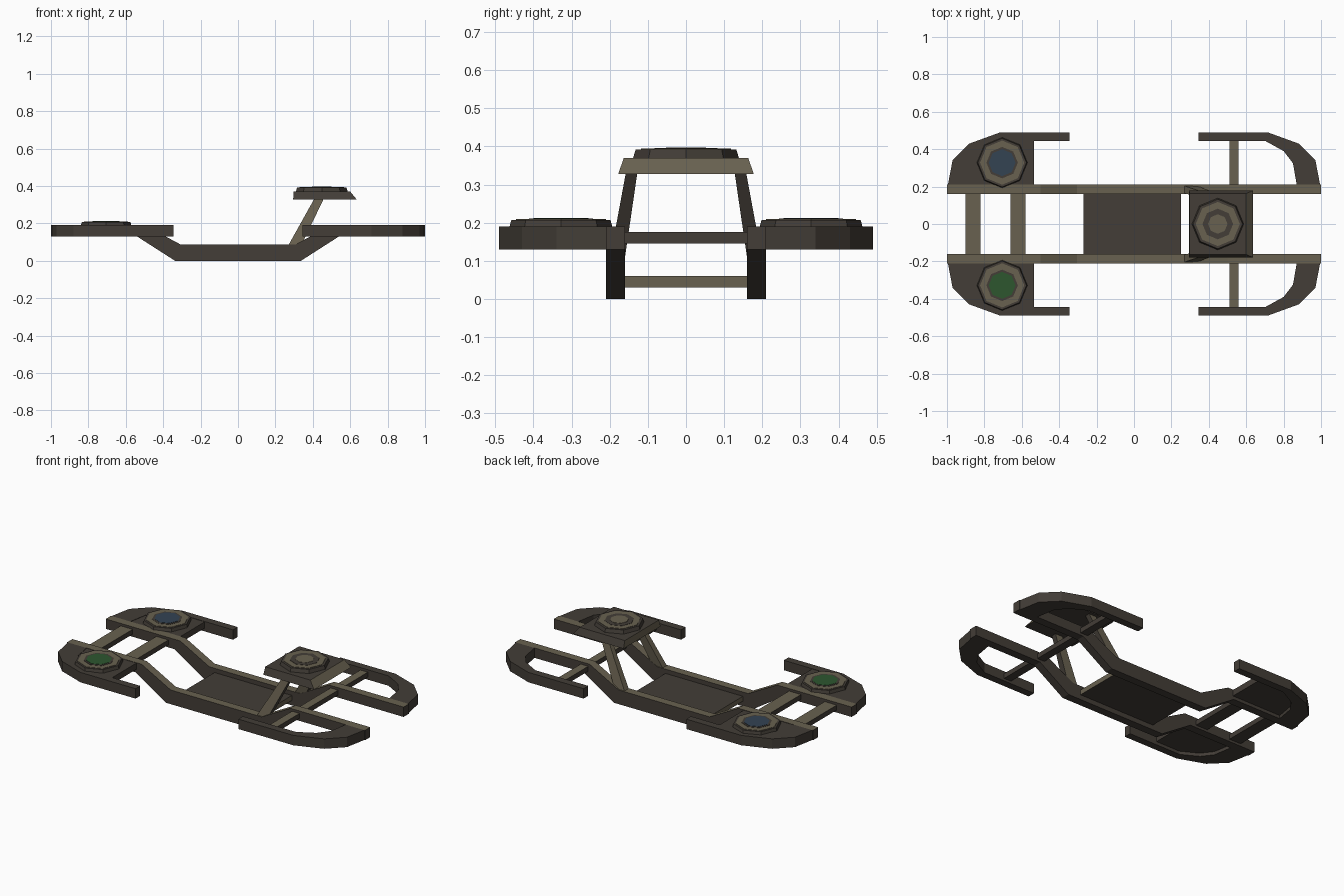
import bpy, bmesh, math
from mathutils import Vector

if "Cube" in bpy.data.objects:
    bpy.data.objects.remove(bpy.data.objects["Cube"])


def material(name, rgb):
    m = bpy.data.materials.new(name)
    m.diffuse_color = (*rgb, 1)
    m.use_nodes = True
    m.node_tree.nodes["Principled BSDF"].inputs["Base Color"].default_value = m.diffuse_color
    return m


DARK = material("dark brown", (0.056, 0.047, 0.038))
KHAKI = material("worn khaki", (0.140, 0.120, 0.080))
BLUE = material("faded blue", (0.033, 0.056, 0.086))
GREEN = material("dull green", (0.026, 0.092, 0.028))


def loft(name, lower, upper, mats, rule=None):
    """Solid between two matching outlines; rule(normal) picks the material."""
    bm = bmesh.new()
    a = [bm.verts.new(p) for p in lower]
    b = [bm.verts.new(p) for p in upper]
    n = len(a)
    bm.faces.new(a)
    bm.faces.new(b)
    for i in range(n):
        j = (i + 1) % n
        bm.faces.new((a[i], a[j], b[j], b[i]))
    bmesh.ops.recalc_face_normals(bm, faces=bm.faces)
    bm.normal_update()
    if rule:
        for f in bm.faces:
            f.material_index = int(rule(f.normal))
    me = bpy.data.meshes.new(name)
    bm.to_mesh(me)
    bm.free()
    for m in mats:
        me.materials.append(m)
    ob = bpy.data.objects.new(name, me)
    bpy.context.collection.objects.link(ob)
    return ob


def rect(x0, x1, y0, y1, z):
    return [(x0, y0, z), (x1, y0, z), (x1, y1, z), (x0, y1, z)]


def box(name, x0, x1, y0, y1, z0, z1, mats, rule=None):
    return loft(name, rect(x0, x1, y0, y1, z0), rect(x0, x1, y0, y1, z1), mats, rule)


def octagon(cx, cy, r, z):
    return [(cx + r * math.cos(i * math.pi / 4), cy + r * math.sin(i * math.pi / 4), z)
            for i in range(8)]


def disc(name, cx, cy, r0, r1, z0, z1, mat):
    return loft(name, octagon(cx, cy, r0, z0), octagon(cx, cy, r1, z1), [mat])


def up(n):
    return n.z > 0.5


# Side rail profile: low in the middle, raised at both ends
half = [(0.337, 0), (0.54, 0.13), (1.0, 0.13), (1.0, 0.19), (0.50, 0.19), (0.305, 0.086)]
rail = half + [(-x, z) for x, z in reversed(half)]

# Curved fender: outer edge, then inner edge
outer = [(0.995, 0.21), (0.97, 0.34), (0.88, 0.43), (0.715, 0.49), (0.345, 0.49)]
inner = [(0.345, 0.445), (0.70, 0.445), (0.80, 0.39), (0.85, 0.325), (0.87, 0.21)]

for s, side in ((1, "back"), (-1, "front")):
    loft(side + "_rail", [(x, s * 0.16, z) for x, z in rail],
         [(x, s * 0.21, z) for x, z in rail], [DARK, KHAKI], up)
    for e, end in ((1, "right"), (-1, "left")):
        pts = [(e * x, s * y) for x, y in outer + inner]
        loft(f"{side}_{end}_fender", [(*p, 0.13) for p in pts],
             [(*p, 0.19) for p in pts], [DARK])

    # Filled deck inside the left fender
    deck = [(-0.535, s * 0.21), (-0.535, s * 0.447)] + [(-x, s * y) for x, y in inner[1:]]
    loft(side + "_deck", [(*p, 0.15) for p in deck], [(*p, 0.188) for p in deck], [DARK])

    # Raised pad with a coloured centre
    cx, cy = -0.705, s * 0.328
    disc(side + "_pad_base", cx, cy, 0.136, 0.130, 0.185, 0.207, DARK)
    disc(side + "_pad_ring", cx, cy, 0.118, 0.118, 0.205, 0.209, KHAKI)
    disc(side + "_pad_inset", cx, cy, 0.084, 0.084, 0.208, 0.2105, DARK)
    disc(side + "_pad_centre", cx, cy, 0.072, 0.072, 0.209, 0.212, BLUE if s > 0 else GREEN)

    # Slanted console post
    lo, hi = sorted((s * 0.165, s * 0.205))
    lo2, hi2 = sorted((s * 0.127, s * 0.157))
    loft(side + "_post", rect(0.265, 0.335, lo, hi, 0.075),
         rect(0.41, 0.46, lo2, hi2, 0.335), [DARK, KHAKI],
         lambda n: abs(n.y) > 0.5 or n.z > 0.3)

    # Strut from rail to right fender
    lo, hi = sorted((s * 0.205, s * 0.45))
    box(side + "_strut", 0.51, 0.56, lo, hi, 0.145, 0.175, [DARK, KHAKI], up)

# Cross bars between the rails
for i, (x0, x1) in enumerate(((-0.90, -0.82), (-0.66, -0.58), (0.51, 0.56))):
    box(f"cross_bar_{i}", x0, x1, -0.165, 0.165, 0.145, 0.175, [DARK, KHAKI], up)

# Floor plate with pale end edges
box("floor", -0.27, 0.25, -0.165, 0.165, 0.03, 0.06, [DARK, KHAKI],
    lambda n: abs(n.x) > 0.5)

# Tapered console with a raised pad
loft("console", rect(0.295, 0.635, -0.178, 0.178, 0.327),
     rect(0.297, 0.60, -0.163, 0.163, 0.37), [DARK, KHAKI],
     lambda n: abs(n.x) > 0.5)
disc("console_pad_base", 0.448, 0, 0.140, 0.132, 0.365, 0.392, DARK)
disc("console_pad_ring", 0.448, 0, 0.118, 0.118, 0.390, 0.394, KHAKI)
disc("console_pad_inset", 0.448, 0, 0.082, 0.082, 0.392, 0.3955, DARK)
disc("console_pad_centre", 0.448, 0, 0.052, 0.052, 0.393, 0.397, KHAKI)
